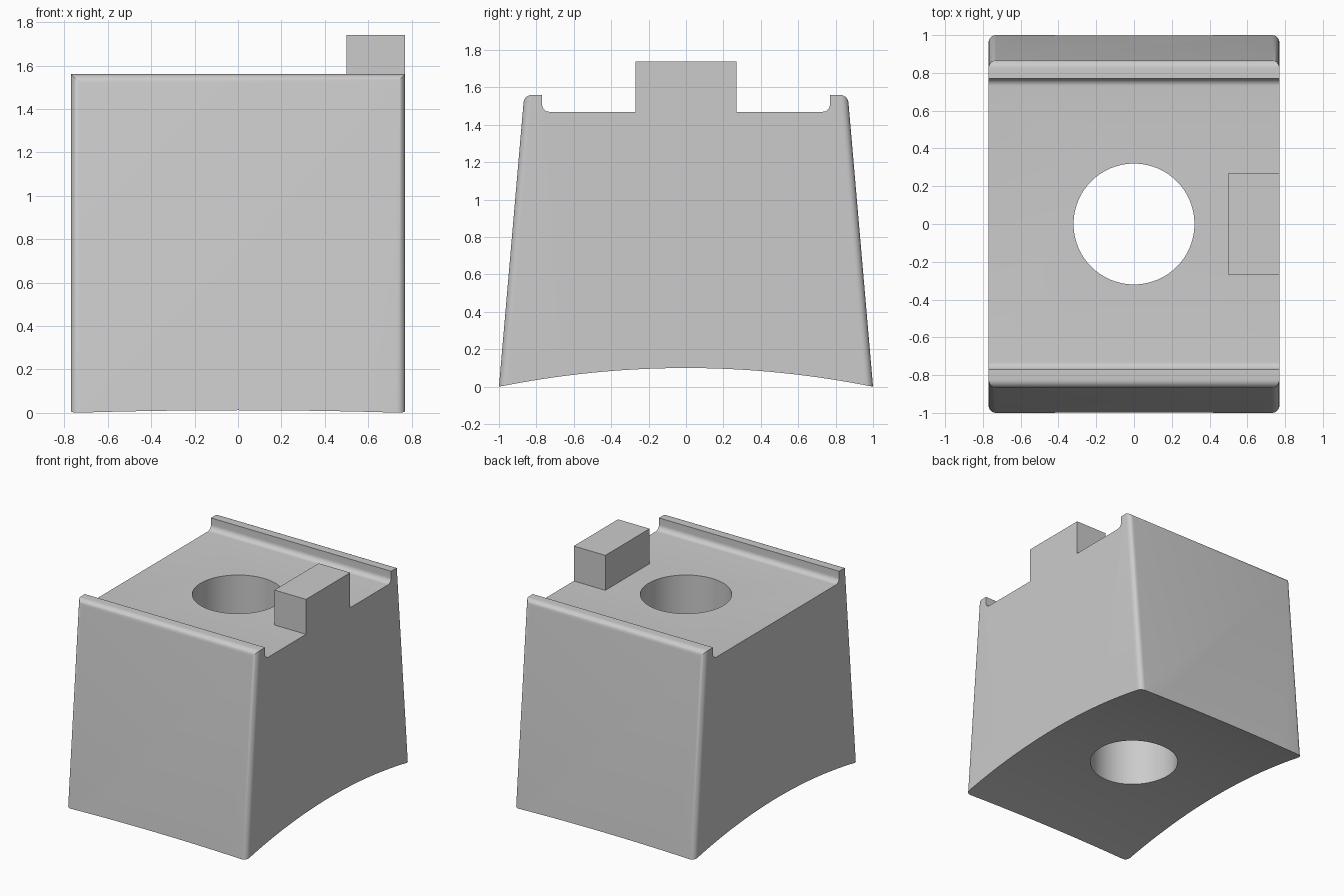
import bpy, bmesh, math

if "Cube" in bpy.data.objects:
    bpy.data.objects.remove(bpy.data.objects["Cube"])

HALF_W = 0.77      # half width in x
R = 0.04           # edge rounding
SLOPE = 0.135 / 1.56


def to_object(name, bm):
    bmesh.ops.recalc_face_normals(bm, faces=bm.faces)
    mesh = bpy.data.meshes.new(name)
    bm.to_mesh(mesh)
    bm.free()
    obj = bpy.data.objects.new(name, mesh)
    bpy.context.collection.objects.link(obj)
    return obj


def boolean(target, cutter, operation):
    mod = target.modifiers.new(cutter.name, 'BOOLEAN')
    mod.operation = operation
    mod.solver = 'EXACT'
    mod.object = cutter
    bpy.context.view_layer.objects.active = target
    bpy.ops.object.modifier_apply(modifier=mod.name)
    bpy.data.objects.remove(cutter, do_unlink=True)


# Tapered body: side profile with two lips and inner fillets, extruded along x
half = [(1 + 0.2 * SLOPE, -0.2), (0.865, 1.56), (0.77, 1.56)]
for i in range(9):
    a = -math.pi / 2 * i / 8
    half.append((0.73 + R * math.cos(a), 1.51 + R * math.sin(a)))
profile = half + [(-y, z) for y, z in reversed(half)]

bm = bmesh.new()
face = bm.faces.new([bm.verts.new((-HALF_W, y, z)) for y, z in profile])
ext = bmesh.ops.extrude_face_region(bm, geom=[face], use_keep_orig=True)
bmesh.ops.translate(bm, vec=(2 * HALF_W, 0, 0),
                    verts=[g for g in ext['geom'] if isinstance(g, bmesh.types.BMVert)])
bmesh.ops.recalc_face_normals(bm, faces=bm.faces)

# Round the sloping corners and the outer top edges
outer = [e for e in bm.edges
         if all(abs(v.co.y) > 0.86 for v in e.verts)
         and e.verts[0].co.y * e.verts[1].co.y > 0
         and max(v.co.z for v in e.verts) > 0]
bmesh.ops.bevel(bm, geom=outer, offset=R, offset_type='OFFSET', segments=8,
                profile=0.5, affect='EDGES', clamp_overlap=True)
body = to_object("body", bm)

# Concave underside
bm = bmesh.new()
bmesh.ops.create_grid(bm, x_segments=12, y_segments=40, size=1)
for v in bm.verts:
    v.co.x *= 0.9
    v.co.y *= 1.1
    v.co.z = 0.1 * (1 - v.co.y ** 2) + 0.012 * (1 - (v.co.x / HALF_W) ** 2)
ext = bmesh.ops.extrude_face_region(bm, geom=bm.faces[:], use_keep_orig=True)
for g in ext['geom']:
    if isinstance(g, bmesh.types.BMVert):
        g.co.z = -0.5
boolean(body, to_object("underside_cutter", bm), 'DIFFERENCE')

# Round through hole
bm = bmesh.new()
bmesh.ops.create_cone(bm, cap_ends=True, segments=96, radius1=0.32, radius2=0.32, depth=4)
boolean(body, to_object("hole_cutter", bm), 'DIFFERENCE')

# Locating block on the right edge, flush with the side
bm = bmesh.new()
bmesh.ops.create_cube(bm, size=1)
for v in bm.verts:
    v.co = (0.635 + 0.27 * v.co.x, 0.54 * v.co.y, 1.57 + 0.34 * v.co.z)
boolean(body, to_object("locating_block", bm), 'UNION')

# Smooth curves, keep hard edges
bpy.ops.object.select_all(action='DESELECT')
body.select_set(True)
bpy.context.view_layer.objects.active = body
bpy.ops.object.shade_smooth_by_angle(angle=math.radians(25))
